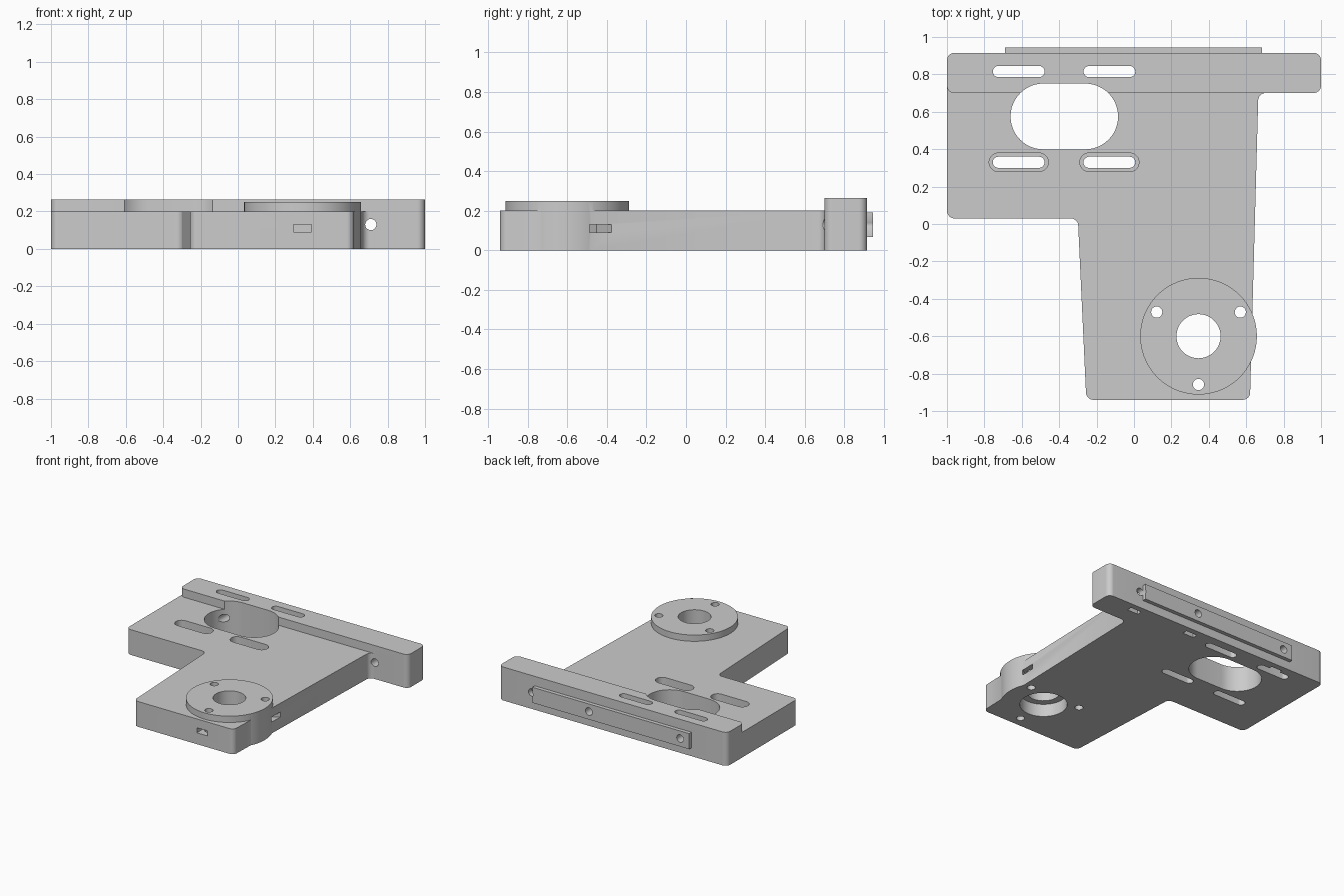
import bpy, bmesh, math
from mathutils import Matrix, Vector

cube = bpy.data.objects.get("Cube")
if cube:
    bpy.data.objects.remove(cube, do_unlink=True)

grey = bpy.data.materials.new("plain grey")
grey.use_nodes = True
COLOUR = (0.6, 0.6, 0.6, 1)
grey.diffuse_color = COLOUR
grey.node_tree.nodes["Principled BSDF"].inputs["Base Color"].default_value = COLOUR


def prism(name, outline, z0, z1, matrix=None):
    """Extrude a flat outline from z0 to z1."""
    bm = bmesh.new()
    face = bm.faces.new([bm.verts.new((x, y, z0)) for x, y in outline])
    new = bmesh.ops.extrude_face_region(bm, geom=[face])["geom"]
    verts = [v for v in new if isinstance(v, bmesh.types.BMVert)]
    bmesh.ops.translate(bm, verts=verts, vec=(0, 0, z1 - z0))
    # The extrusion drops the starting face when it is a lone face, so cap any open end
    bmesh.ops.holes_fill(bm, edges=[e for e in bm.edges if e.is_boundary])
    bmesh.ops.recalc_face_normals(bm, faces=bm.faces)
    if matrix:
        bm.transform(matrix)
    mesh = bpy.data.meshes.new(name)
    bm.to_mesh(mesh)
    bm.free()
    mesh.materials.append(grey)
    obj = bpy.data.objects.new(name, mesh)
    bpy.context.collection.objects.link(obj)
    return obj


def rounded(corners, steps=8):
    """Fillet the corners of an outline given as (x, y, radius)."""
    pts = []
    for i, (x, y, r) in enumerate(corners):
        p = Vector((x, y))
        if not r:
            pts.append(p)
            continue
        a = (Vector(corners[i - 1][:2]) - p).normalized()
        b = (Vector(corners[(i + 1) % len(corners)][:2]) - p).normalized()
        half = a.angle(b) / 2
        centre = p + (a + b).normalized() * r / math.sin(half)
        start = p + a * r / math.tan(half) - centre
        end = p + b * r / math.tan(half) - centre
        for k in range(steps + 1):
            t = k / steps
            pts.append(centre + start.lerp(end, t).normalized() * r)
    return pts


def rect(x0, x1, y0, y1, r=0):
    return rounded([(x0, y0, r), (x1, y0, r), (x1, y1, r), (x0, y1, r)])


def stadium(x0, x1, y, r, n=24):
    """Long slot outline with round ends."""
    pts = []
    for cx, a0 in ((x1 - r, -math.pi / 2), (x0 + r, math.pi / 2)):
        for k in range(n + 1):
            a = a0 + math.pi * k / n
            pts.append((cx + r * math.cos(a), y + r * math.sin(a)))
    return pts


def circle(cx, cy, r, n=32):
    return [(cx + r * math.cos(math.tau * k / n), cy + r * math.sin(math.tau * k / n))
            for k in range(n)]


def combine(target, tool, operation):
    mod = target.modifiers.new(tool.name, 'BOOLEAN')
    mod.operation = operation
    mod.solver = 'EXACT'
    mod.object = tool
    bpy.context.view_layer.objects.active = target
    bpy.ops.object.modifier_apply(modifier=mod.name)
    bpy.data.objects.remove(tool, do_unlink=True)


BOSS = Vector((0.345, -0.6))
LOW, HIGH = -0.1, 0.4

# Main plate with tapering leg
bracket = prism("mounting_bracket", rounded([
    (-1, 0.8, 0), (-1, 0.03, 0.04), (-0.3, 0.03, 0.04), (-0.255, -0.94, 0.04),
    (0.62, -0.94, 0.04), (0.665, 0.7, 0.04), (0.8, 0.7, 0), (0.8, 0.8, 0)]), 0, 0.2)

# Raised back bar, back rail and round boss
combine(bracket, prism("back_bar", rect(-1, 1, 0.7, 0.915, 0.04), 0, 0.265), 'UNION')
combine(bracket, prism("back_rail", rect(-0.69, 0.685, 0.89, 0.945), 0.067, 0.19), 'UNION')
combine(bracket, prism("boss", circle(*BOSS, 0.312, 72), 0, 0.25), 'UNION')

cutters = []


def cut(name, outline, z0=LOW, z1=HIGH, matrix=None):
    cutters.append(prism(name, outline, z0, z1, matrix))


# Large oval opening and four adjustment slots, the front pair recessed
cut("oval_opening", stadium(-0.66, -0.085, 0.575, 0.176))
for x0 in (-0.755, -0.27):
    for y in (0.815, 0.33):
        cut("slot", stadium(x0, x0 + 0.277, y, 0.03, 10))
    cut("slot_recess", stadium(x0 - 0.02, x0 + 0.297, 0.33, 0.05, 10), 0.08)

# Stepped bore in the boss
cut("bore", circle(*BOSS, 0.118, 48))
cut("bearing_seat", circle(*BOSS, 0.17, 48), LOW, 0.1)

# Boss screw holes, with nut slots opening outwards where they reach an edge
for degrees in (30, 150, 270):
    angle = math.radians(degrees)
    at = BOSS + Vector((math.cos(angle), math.sin(angle))) * 0.258
    cut("screw_hole", circle(*at, 0.03, 20))
    if degrees != 150:
        place = Matrix.Translation((at.x, at.y, 0)) @ Matrix.Rotation(angle, 4, 'Z')
        cut("nut_slot", rect(-0.048, 0.2, -0.048, 0.048), 0.09, 0.13, place)

# Rail screw holes, with nut slots opening underneath
lie_down = Matrix.Rotation(math.pi / 2, 4, 'X')
for x in (0.71, 0.19, -0.61):
    cut("rail_hole", circle(x, 0.13, 0.03, 20), -1.05, -0.66, lie_down)
    cut("rail_nut_slot", rect(x - 0.048, x + 0.048, 0.83, 0.87), LOW, 0.175)

for tool in cutters:
    combine(bracket, tool, 'DIFFERENCE')

# Smooth curved walls, keep edges sharp
bpy.ops.object.select_all(action='DESELECT')
bracket.select_set(True)
bpy.context.view_layer.objects.active = bracket
bpy.ops.object.shade_smooth_by_angle(angle=math.radians(30))
